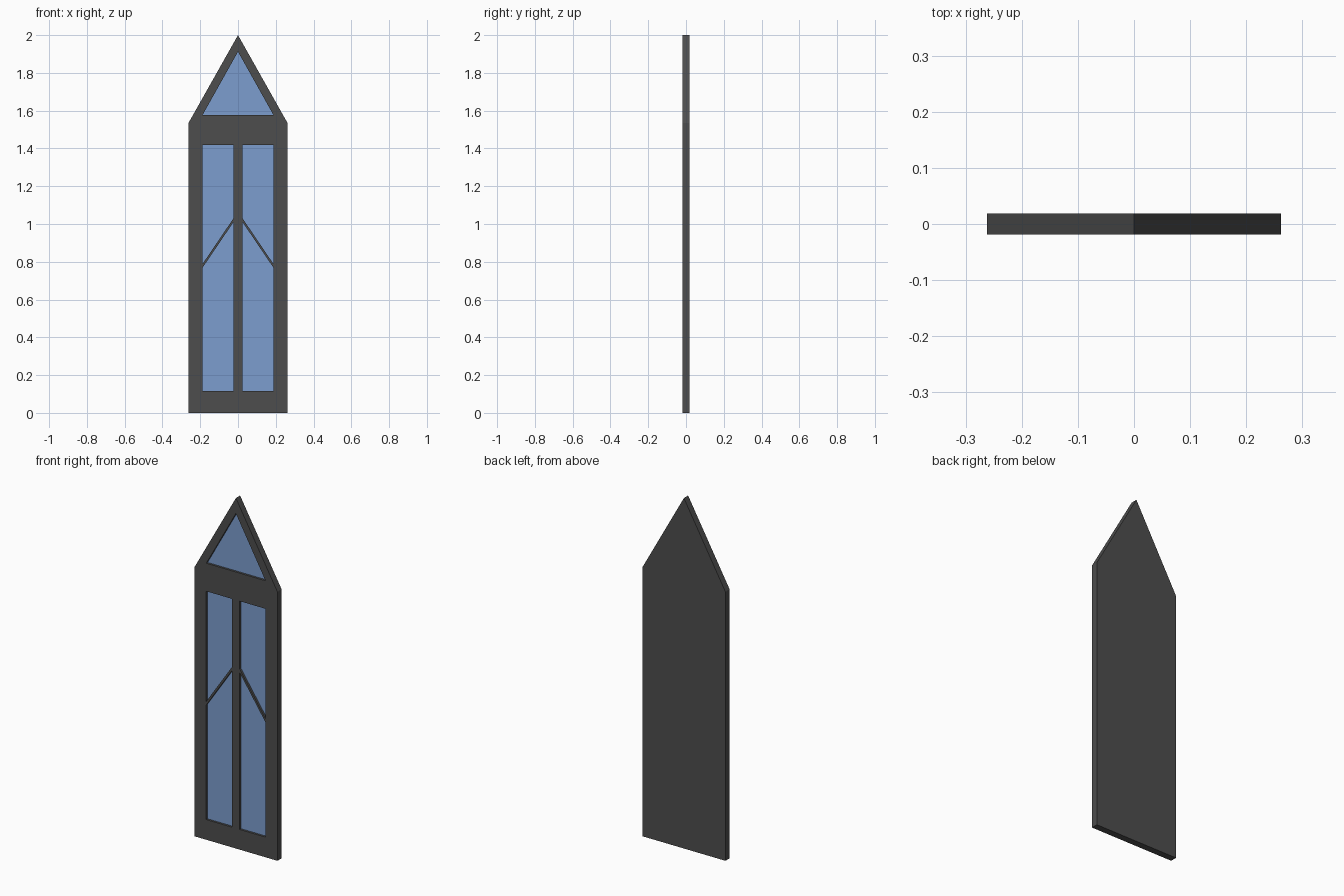
import bpy, bmesh

if "Cube" in bpy.data.objects:
    bpy.data.objects.remove(bpy.data.objects["Cube"])

HALF_T = 0.019      # half thickness of the slab
FLOOR_Y = -0.005    # floor of the recessed openings
PANE_T = 0.002


def material(name, rgb):
    m = bpy.data.materials.new(name)
    m.diffuse_color = (*rgb, 1)
    m.use_nodes = True
    m.node_tree.nodes["Principled BSDF"].inputs["Base Color"].default_value = m.diffuse_color
    return m


def prisms(name, profiles, y0, y1, mat=None):
    """One object holding an extruded prism for every (x, z) profile."""
    bm = bmesh.new()
    for pts in profiles:
        face = bm.faces.new([bm.verts.new((x, y0, z)) for x, z in pts])
        ext = bmesh.ops.extrude_face_region(bm, geom=[face])
        verts = [v for v in ext["geom"] if isinstance(v, bmesh.types.BMVert)]
        bmesh.ops.translate(bm, verts=verts, vec=(0, y1 - y0, 0))
    bmesh.ops.recalc_face_normals(bm, faces=bm.faces)
    me = bpy.data.meshes.new(name)
    bm.to_mesh(me)
    bm.free()
    ob = bpy.data.objects.new(name, me)
    bpy.context.collection.objects.link(ob)
    if mat:
        me.materials.append(mat)
    return ob


def mirrored(pts):
    return [(-x, z) for x, z in reversed(pts)]


dark = material("dark_frame", (0.075, 0.075, 0.075))
blue = material("blue_glass", (0.20, 0.34, 0.62))

# Opening profiles: gable triangle, and panes split by a slanted bar
gable = [(-0.187, 1.578), (0.187, 1.578), (0, 1.912)]
upper = [(0.024, 1.03), (0.188, 0.788), (0.188, 1.418), (0.024, 1.418)]
lower = [(0.024, 0.115), (0.188, 0.115), (0.188, 0.768), (0.024, 1.01)]
openings = [gable, upper, mirrored(upper), lower, mirrored(lower)]

# Pointed frame with recessed openings in its front
outline = [(-0.262, 0), (0.262, 0), (0.262, 1.535), (0, 2), (-0.262, 1.535)]
frame = prisms("window_frame", [outline], -HALF_T, HALF_T, dark)
cutter = prisms("opening_cutter", openings, -HALF_T - 0.02, FLOOR_Y, dark)
cutter.hide_render = True
mod = frame.modifiers.new("openings", "BOOLEAN")
mod.operation = "DIFFERENCE"
mod.solver = "EXACT"
mod.object = cutter
bpy.context.view_layer.objects.active = frame
bpy.ops.object.modifier_apply(modifier=mod.name)
bpy.data.objects.remove(cutter)

# Glass panes lying on the recess floors
names = ["gable_pane", "upper_pane_right", "upper_pane_left",
         "lower_pane_right", "lower_pane_left"]
for name, pts in zip(names, openings):
    prisms(name, [pts], FLOOR_Y - PANE_T, FLOOR_Y + PANE_T, blue)
